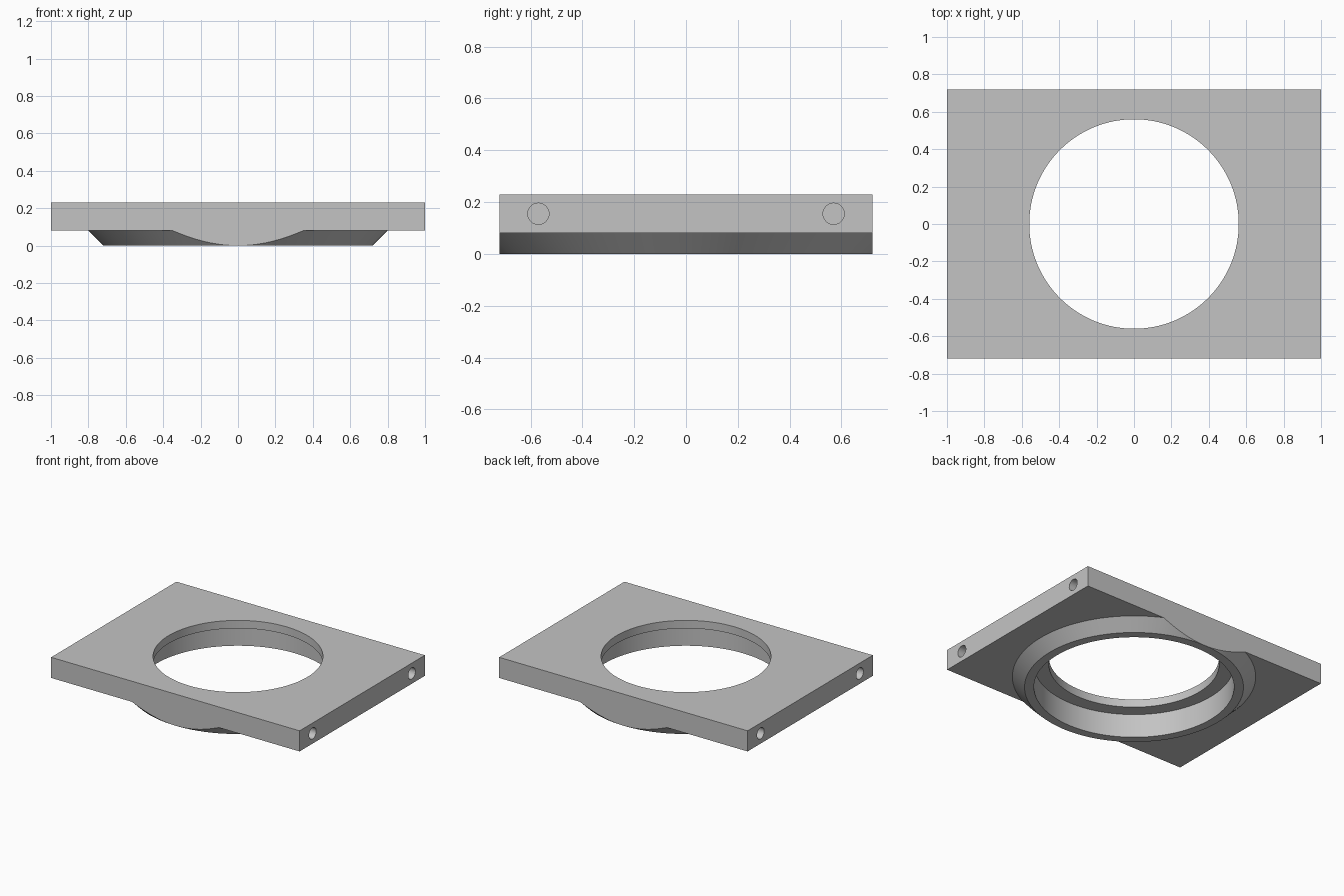
import bpy
import math

default = bpy.data.objects.get("Cube")
if default:
    bpy.data.objects.remove(default, do_unlink=True)

# Main dimensions
HALF_X, HALF_Y = 1.0, 0.72
PLATE_Z, TOP_Z = 0.08, 0.23
LEDGE_Z = 0.172
SIDES = 128

grey = bpy.data.materials.new("plain_grey")
grey.use_nodes = True
colour = (0.55, 0.55, 0.55, 1)
grey.diffuse_color = colour
grey.node_tree.nodes["Principled BSDF"].inputs["Base Color"].default_value = colour


def box(name, half_x, half_y, z0, z1):
    bpy.ops.mesh.primitive_cube_add(size=2, location=(0, 0, (z0 + z1) / 2))
    ob = bpy.context.object
    ob.name = name
    ob.scale = (half_x, half_y, (z1 - z0) / 2)
    bpy.ops.object.transform_apply(location=True, rotation=False, scale=True)
    ob.data.materials.append(grey)
    return ob


def frustum(name, r0, r1, z0, z1):
    bpy.ops.mesh.primitive_cone_add(vertices=SIDES, radius1=r0, radius2=r1,
                                    depth=z1 - z0, location=(0, 0, (z0 + z1) / 2))
    ob = bpy.context.object
    ob.name = name
    ob.data.materials.append(grey)
    return ob


def combine(target, tool, operation):
    mod = target.modifiers.new(operation.lower(), "BOOLEAN")
    mod.operation = operation
    mod.solver = "EXACT"
    mod.object = tool
    tool.hide_render = True
    bpy.context.view_layer.objects.active = target
    bpy.ops.object.modifier_apply(modifier=mod.name)
    bpy.data.objects.remove(tool, do_unlink=True)


# Plate with a 45 degree tapered collar beneath, trimmed flush front and back
plate = box("mounting_plate", HALF_X, HALF_Y + 0.2, PLATE_Z, TOP_Z)
combine(plate, frustum("collar", 0.72, 0.84, 0, 0.12), "UNION")
combine(plate, box("trim", HALF_X + 0.2, HALF_Y, -0.2, TOP_Z + 0.2), "INTERSECT")

# Wide bore from below, narrower opening through the top lip
combine(plate, frustum("wide_bore", 0.658, 0.658, -0.1, LEDGE_Z), "DIFFERENCE")
combine(plate, frustum("opening", 0.56, 0.56, 0.1, TOP_Z + 0.1), "DIFFERENCE")

# Blind screw holes in both ends
for sx in (-1, 1):
    for sy in (-1, 1):
        bpy.ops.mesh.primitive_cylinder_add(
            vertices=32, radius=0.041, depth=0.6,
            location=(sx * HALF_X, sy * 0.57, (PLATE_Z + TOP_Z) / 2),
            rotation=(0, math.pi / 2, 0))
        drill = bpy.context.object
        drill.data.materials.append(grey)
        combine(plate, drill, "DIFFERENCE")

# Smooth round walls, sharp edges
bpy.ops.object.select_all(action="DESELECT")
plate.select_set(True)
bpy.context.view_layer.objects.active = plate
bpy.ops.object.shade_smooth_by_angle(angle=math.radians(30))
